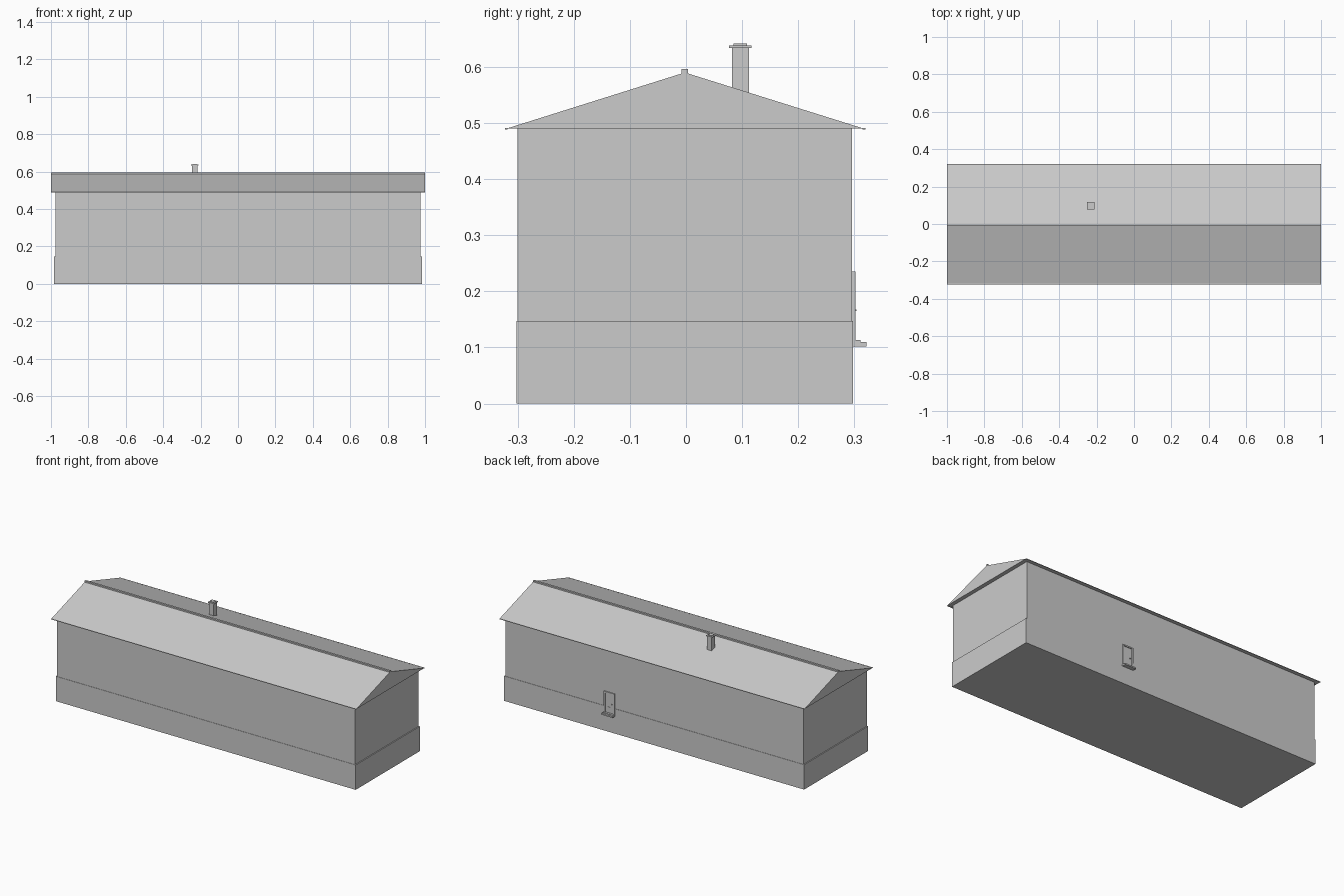
import bpy
import bmesh

cube = bpy.data.objects.get("Cube")
if cube:
    bpy.data.objects.remove(cube, do_unlink=True)

GREY = (0.6, 0.6, 0.6, 1.0)
grey = bpy.data.materials.new("plain_grey")
grey.use_nodes = True
grey.diffuse_color = GREY
grey.node_tree.nodes["Principled BSDF"].inputs["Base Color"].default_value = GREY


def finish(name, bm):
    bmesh.ops.recalc_face_normals(bm, faces=bm.faces)
    mesh = bpy.data.meshes.new(name)
    bm.to_mesh(mesh)
    bm.free()
    mesh.materials.append(grey)
    obj = bpy.data.objects.new(name, mesh)
    bpy.context.collection.objects.link(obj)
    return obj


def box(name, x, y, z):
    """Box from (min, max) ranges on each axis."""
    bm = bmesh.new()
    bmesh.ops.create_cube(bm, size=1)
    for v in bm.verts:
        v.co = [r[0] if c < 0 else r[1] for c, r in zip(v.co, (x, y, z))]
    return finish(name, bm)


def prism(name, profile, half_length):
    """Extrude a (y, z) profile along x."""
    bm = bmesh.new()
    face = bm.faces.new([bm.verts.new((-half_length, y, z)) for y, z in profile])
    ext = bmesh.ops.extrude_face_region(bm, geom=[face])
    new = [g for g in ext["geom"] if isinstance(g, bmesh.types.BMVert)]
    bmesh.ops.translate(bm, verts=new, vec=(2 * half_length, 0, 0))
    return finish(name, bm)


# Body
box("plinth", (-0.983, 0.983), (-0.302, 0.298), (0, 0.147))
box("walls", (-0.977, 0.977), (-0.3, 0.296), (0.147, 0.49))

# Gabled roof with ridge cap and thin eave strips
prism("roof", [(-0.32, 0.49), (0.317, 0.49), (-0.002, 0.59)], 1.0)
box("ridge_cap", (-1, 1), (-0.008, 0.004), (0.58, 0.596))
box("front_eave_strip", (-1, 1), (-0.323, -0.318), (0.488, 0.491))
box("back_eave_strip", (-1, 1), (0.315, 0.32), (0.488, 0.491))

# Chimney
box("chimney_stack", (-0.247, -0.217), (0.082, 0.112), (0.54, 0.635))
box("chimney_cap", (-0.252, -0.212), (0.077, 0.117), (0.634, 0.638))
box("chimney_top", (-0.244, -0.22), (0.085, 0.109), (0.638, 0.642))

# Back door: frame, leaf, handle, threshold and step
for side, x in (("right", 0.258), ("left", 0.32)):
    box(side + "_door_post", (x, x + 0.008), (0.29, 0.302), (0.11, 0.235))
box("door_lintel", (0.258, 0.328), (0.29, 0.302), (0.227, 0.235))
box("door_leaf", (0.266, 0.32), (0.29, 0.297), (0.11, 0.227))
box("door_handle", (0.273, 0.279), (0.296, 0.304), (0.165, 0.168))
box("door_threshold", (0.258, 0.328), (0.29, 0.311), (0.11, 0.113))
box("door_step", (0.256, 0.33), (0.29, 0.322), (0.102, 0.11))
